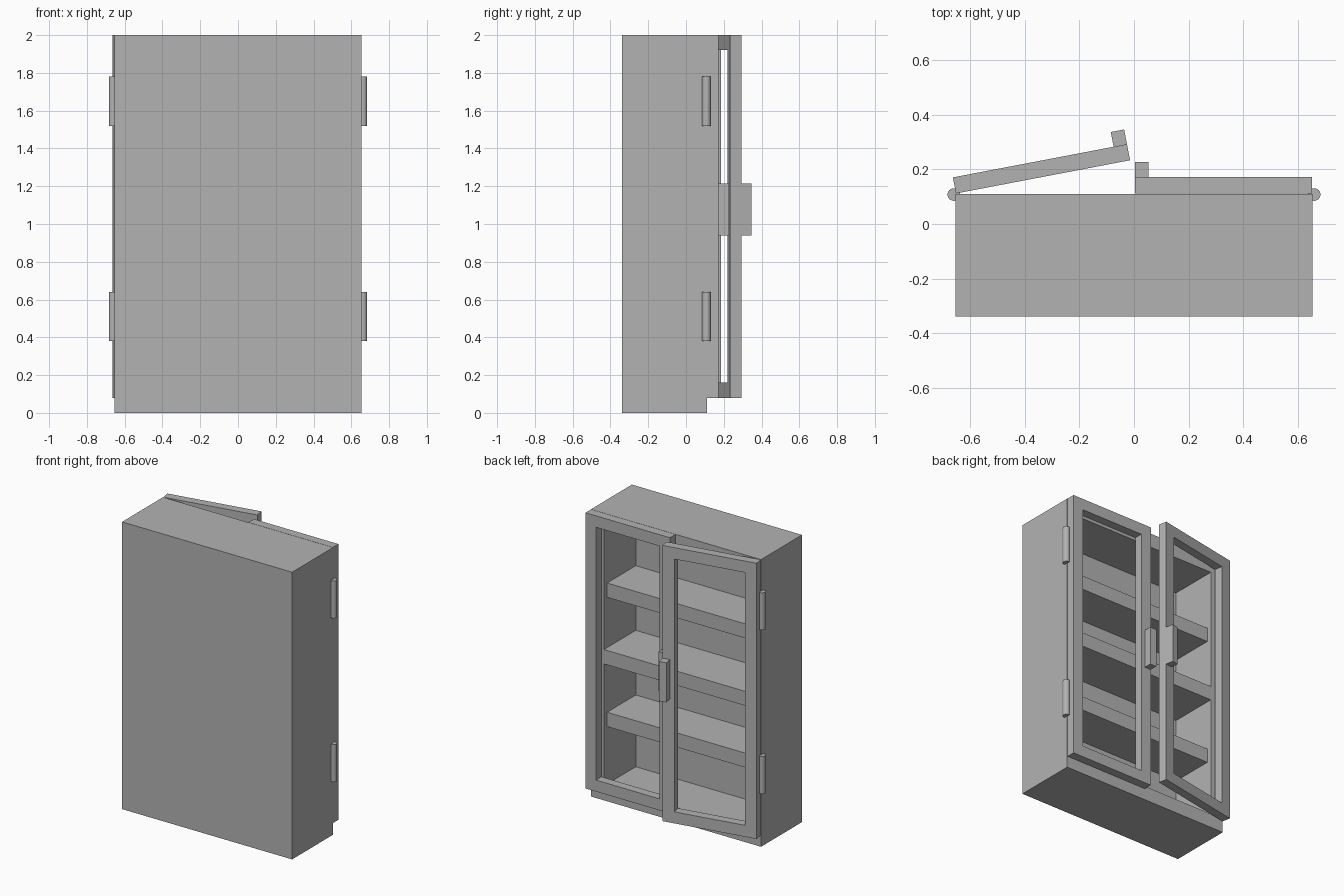
import bpy
import bmesh
from math import radians
from mathutils import Matrix, Vector

cube = bpy.data.objects.get("Cube")
if cube:
    bpy.data.objects.remove(cube, do_unlink=True)

grey = bpy.data.materials.new("grey_paint")
grey.use_nodes = True
COLOUR = (0.45, 0.45, 0.45, 1)
grey.diffuse_color = COLOUR
grey.node_tree.nodes["Principled BSDF"].inputs["Base Color"].default_value = COLOUR


def finish(name, bm, matrix=Matrix()):
    bm.transform(matrix)
    bmesh.ops.recalc_face_normals(bm, faces=bm.faces)
    mesh = bpy.data.meshes.new(name)
    bm.to_mesh(mesh)
    bm.free()
    mesh.materials.append(grey)
    obj = bpy.data.objects.new(name, mesh)
    bpy.context.collection.objects.link(obj)
    return obj


def box(low, high):
    low, high = Vector(low), Vector(high)
    bm = bmesh.new()
    bmesh.ops.create_cube(bm, size=1)
    bm.transform(Matrix.Translation((low + high) / 2) @ Matrix.Diagonal((*(high - low), 1)))
    bm.normal_update()
    return bm


def inset_side(bm, direction, width):
    face = next(f for f in bm.faces if f.normal.y * direction > 0.9)
    bmesh.ops.inset_region(bm, faces=[face], thickness=width, use_even_offset=True)
    return face


HALF = 0.655      # half the cabinet width
BACK = -0.34      # solid wall
OPEN = 0.11       # open side of the carcass
WALL = 0.1

# Carcass: solid box hollowed from its open side
bm = box((-HALF, BACK, 0), (HALF, OPEN, 2))
mouth = inset_side(bm, 1, WALL)
hollow = bmesh.ops.extrude_discrete_faces(bm, faces=[mouth])["faces"][0]
bmesh.ops.translate(bm, verts=hollow.verts, vec=(0, BACK + WALL - OPEN, 0))
finish("cabinet_carcass", bm)

# Shelves: the middle one is flush, the others are set back
inner = HALF - WALL
for name, z, front in (("lower_shelf", 0.55, 0.075),
                       ("middle_shelf", 1.0, OPEN),
                       ("upper_shelf", 1.45, 0.075)):
    finish(name, box((-inner, BACK + WALL, z - 0.05), (inner, front, z + 0.05)))

# Doors: open frames with a block handle, hinged at the outer edges
LENGTH, THICK, RAIL = 0.65, 0.06, 0.08
for side, label, swing in ((1, "left", 0), (-1, "right", 10.8)):
    place = (Matrix.Translation((side * 0.653, 0.112, 0))
             @ Matrix.Rotation(radians(-side * swing), 4, "Z")
             @ Matrix.Diagonal((-side, 1, 1, 1)))
    bm = box((0, 0, 0.08), (LENGTH, THICK, 2))
    panes = [inset_side(bm, d, RAIL) for d in (1, -1)]
    rims = [e for f in panes for e in f.edges]
    bmesh.ops.delete(bm, geom=panes, context="FACES_ONLY")
    bmesh.ops.bridge_loops(bm, edges=rims)
    finish(label + "_door_frame", bm, place)
    handle = box((LENGTH - 0.05, THICK, 0.94), (LENGTH, THICK + 0.055, 1.215))
    finish(label + "_door_handle", handle, place)

    # Hinge barrels
    for level, z in (("lower", 0.51), ("upper", 1.65)):
        bm = bmesh.new()
        bmesh.ops.create_cone(bm, cap_ends=True, segments=24, radius1=0.023,
                              radius2=0.023, depth=0.26)
        hinge = finish(f"{label}_{level}_hinge", bm,
                       Matrix.Translation((side * 0.661, 0.108, z)))
        bpy.ops.object.select_all(action="DESELECT")
        hinge.select_set(True)
        bpy.context.view_layer.objects.active = hinge
        bpy.ops.object.shade_smooth_by_angle(angle=radians(40))
